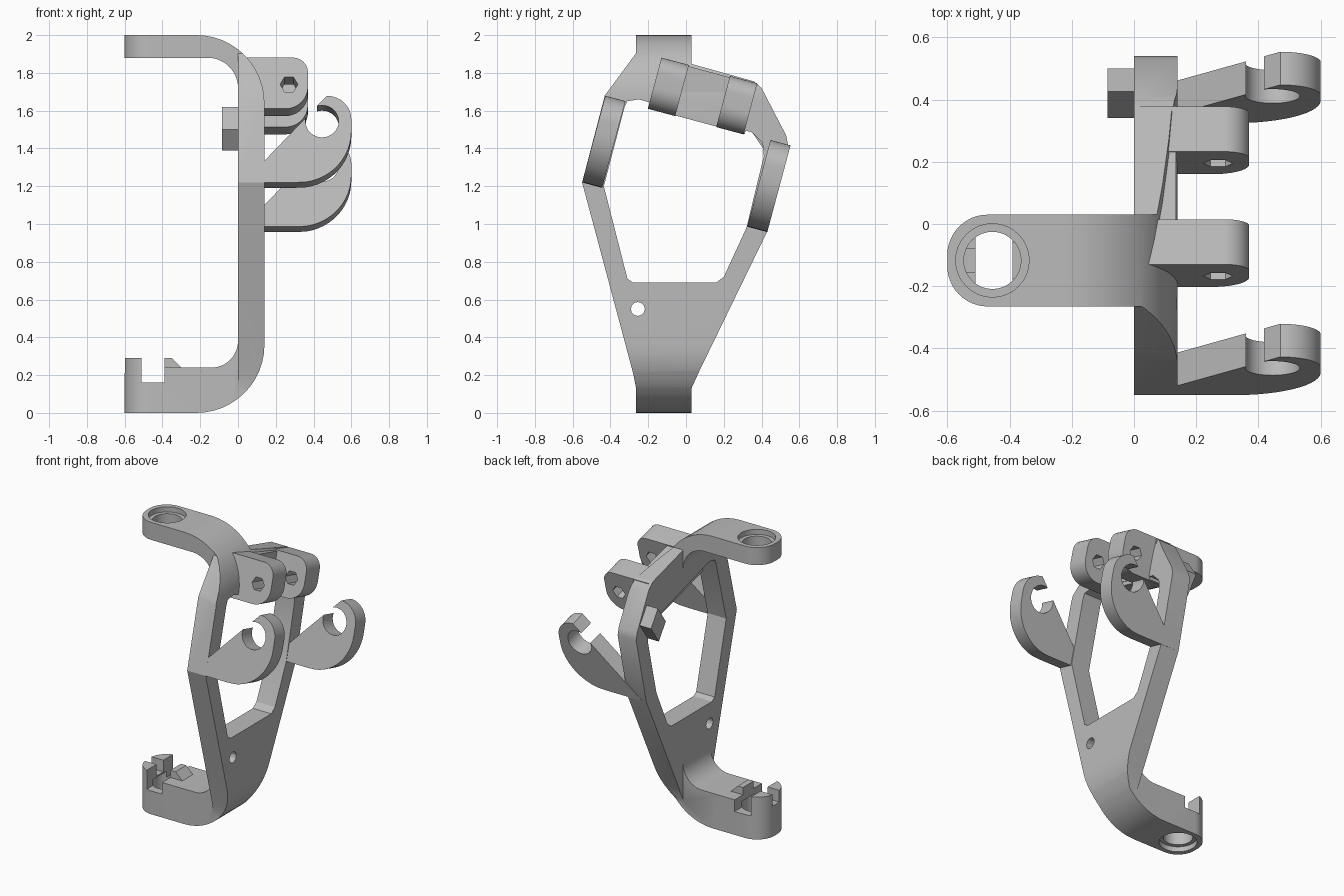
import bpy, bmesh, math
from mathutils import Matrix, Vector

cube = bpy.data.objects.get("Cube")
if cube:
    bpy.data.objects.remove(cube, do_unlink=True)

grey = bpy.data.materials.new("cast_grey")
grey.use_nodes = True
colour = (0.5, 0.5, 0.5, 1)
grey.diffuse_color = colour
grey.node_tree.nodes["Principled BSDF"].inputs["Base Color"].default_value = colour

# Tilted frame shared by the ears and the clevis
TILT = Matrix.Translation((0, -0.55, 1.22)) @ Matrix.Rotation(math.radians(-15), 4, 'X')


def arc(cx, cy, r, start, end, n=12):
    angles = [math.radians(start + (end - start) * i / n) for i in range(n + 1)]
    return [(cx + r * math.cos(a), cy + r * math.sin(a)) for a in angles]


def circle(cx, cy, r, n=32):
    return arc(cx, cy, r, 0, 360, n)[:-1]


def rect(a0, b0, a1, b1):
    return [(a0, b0), (a1, b0), (a1, b1), (a0, b1)]


def prism(name, pts, lo, hi, axis, matrix=None):
    """Extrude a 2D outline along an axis."""
    place = {'x': lambda a, b, t: (t, a, b),
             'y': lambda a, b, t: (a, t, b),
             'z': lambda a, b, t: (a, b, t)}[axis]
    bm = bmesh.new()
    face = bm.faces.new([bm.verts.new(place(a, b, lo)) for a, b in pts])
    out = bmesh.ops.extrude_face_region(bm, geom=[face])
    shift = Vector(place(0, 0, hi - lo))
    bmesh.ops.translate(bm, vec=shift,
                        verts=[v for v in out["geom"] if isinstance(v, bmesh.types.BMVert)])
    if matrix:
        bm.transform(matrix)
    bmesh.ops.recalc_face_normals(bm, faces=bm.faces)
    mesh = bpy.data.meshes.new(name)
    bm.to_mesh(mesh)
    bm.free()
    mesh.materials.append(grey)
    obj = bpy.data.objects.new(name, mesh)
    bpy.context.collection.objects.link(obj)
    return obj


def combine(obj, other, operation='DIFFERENCE'):
    mod = obj.modifiers.new("combine", 'BOOLEAN')
    mod.object, mod.operation, mod.solver = other, operation, 'EXACT'
    graph = bpy.context.evaluated_depsgraph_get()
    mesh = bpy.data.meshes.new_from_object(obj.evaluated_get(graph))
    obj.modifiers.clear()
    obj.data = mesh
    bpy.data.objects.remove(other, do_unlink=True)


# Body: C-shaped section trimmed by the plate outline and the strap
section = ([(-0.6, 2)] + arc(-0.22, 1.64, 0.36, 90, 0)
           + arc(-0.22, 0.36, 0.36, 0, -90)
           + [(-0.6, 0), (-0.6, 0.29), (-0.35, 0.29), (-0.30, 0.24)]
           + arc(-0.14, 0.38, 0.14, -90, 0)
           + arc(-0.16, 1.72, 0.16, 0, 90) + [(-0.6, 1.88)])
body = prism("bracket_body", section, -0.7, 0.7, 'y')

outline = [(-0.26, -0.1), (0.02, -0.1), (0.02, 0.11), (0.07, 0.22), (0.43, 0.96),
           (0.54, 1.42), (0.53, 1.47), (0.40, 1.72), (0.36, 1.755), (0.02, 1.85),
           (0.02, 2.1), (-0.26, 2.1), (-0.26, 1.91), (-0.43, 1.68), (-0.55, 1.22),
           (-0.28, 0.21), (-0.26, 0.11)]
mask = prism("mask", outline, 0, 0.3, 'x')
plan = ([(0.25, -0.265), (0.25, 0.03)] + arc(-0.47, -0.1, 0.13, 90, 180)
        + arc(-0.47, -0.135, 0.13, 180, 270))
combine(mask, prism("strap", plan, -0.2, 2.2, 'z'), 'UNION')
combine(body, mask, 'INTERSECT')

# Window and small plate hole
window = [(-0.31, 0.71), (-0.28, 0.69), (0.16, 0.69), (0.20, 0.72), (0.32, 0.98),
          (0.412, 1.36), (0.405, 1.43), (0.35, 1.485), (-0.25, 1.66), (-0.31, 1.65),
          (-0.325, 1.62), (-0.435, 1.2)]
combine(body, prism("window", window, -0.3, 0.5, 'x'))
combine(body, prism("pin_hole", circle(-0.255, 0.55, 0.037, 12), -0.2, 0.4, 'x'))

# Bored arm ends with counterbores
for radius, lo, hi in [(0.092, 1.7, 2.2), (0.118, 1.965, 2.2),
                       (0.092, -0.1, 0.2), (0.118, -0.1, 0.035)]:
    combine(body, prism("bore", circle(-0.455, -0.117, radius), lo, hi, 'z'))

# Lower arm: cross slot, notch through the end post, narrow wedge
combine(body, prism("slot", rect(-0.51, 0.16, -0.39, 0.5), -0.5, 0.3, 'y'))
combine(body, prism("notch", rect(-0.7, -0.155, -0.5, -0.08), 0.21, 0.5, 'z'))
for y0, y1 in [(-0.4, -0.175), (-0.06, 0.1)]:
    combine(body, prism("wedge_trim", rect(-0.45, y0, -0.27, y1), 0.24, 0.5, 'z'))

# Two large ears with round holes
ear = ([(0.03, 0), (0.3, 0)] + arc(0.32, 0.28, 0.28, -82, 0)
       + arc(0.47, 0.345, 0.13, 0, 90))
for name, u in [("right_ear", 0.0), ("left_ear", 0.905)]:
    part = prism(name, ear, u, u + 0.11, 'y', TILT)
    combine(part, prism("hole", circle(0.445, 0.335, 0.088), u - 0.1, u + 0.2, 'y', TILT))

# Clevis base and two lugs with hexagonal holes
prism("clevis_base", rect(0.235, 0.47, 0.765, 0.74), 0.01, 0.135, 'x', TILT)
lug = ([(0.02, 0.467), (0.25, 0.467)] + arc(0.25, 0.587, 0.12, -80, 0)
       + arc(0.29, 0.667, 0.08, 0, 90) + [(0.02, 0.747)])
for name, u in [("right_lug", 0.235), ("left_lug", 0.61)]:
    part = prism(name, lug, u, u + 0.15, 'y', TILT)
    combine(part, prism("hole", circle(0.27, 0.6, 0.047, 6), u - 0.1, u + 0.3, 'y', TILT))

# Stop block on the rear of the plate
prism("stop_block", [(0.34, 1.5), (0.425, 1.62), (0.5, 1.51), (0.415, 1.39)],
      -0.085, 0.03, 'x')

# Smooth curved walls, keep edges crisp
bpy.ops.object.select_all(action='DESELECT')
for obj in bpy.context.collection.objects:
    if obj.type == 'MESH' and grey.name in obj.data.materials:
        obj.select_set(True)
        bpy.context.view_layer.objects.active = obj
bpy.ops.object.shade_smooth_by_angle(angle=math.radians(25))
